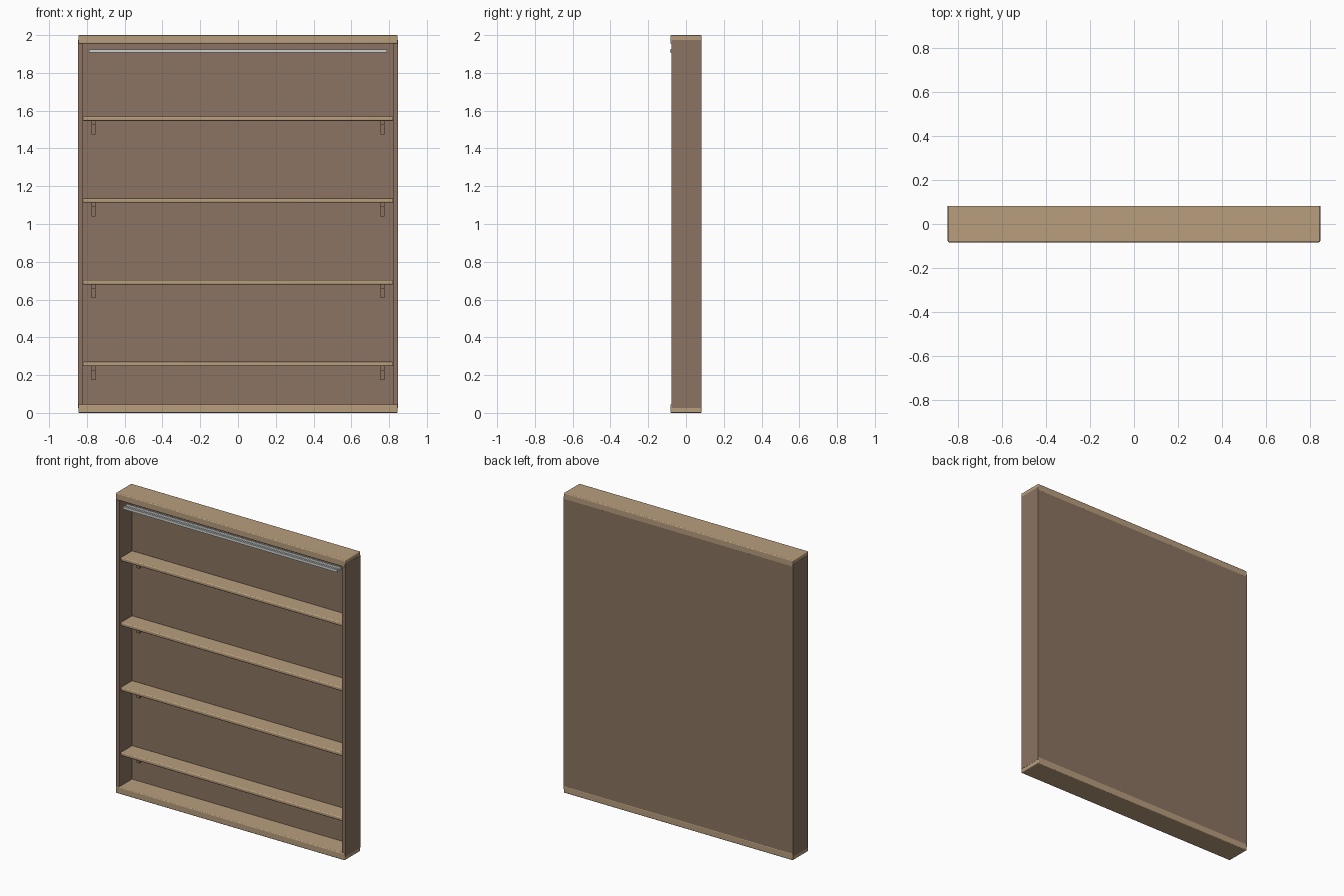
import bpy, bmesh

if "Cube" in bpy.data.objects:
    bpy.data.objects.remove(bpy.data.objects["Cube"])


def material(name, rgb):
    m = bpy.data.materials.new(name)
    m.diffuse_color = (*rgb, 1)
    m.use_nodes = True
    m.node_tree.nodes["Principled BSDF"].inputs["Base Color"].default_value = m.diffuse_color
    return m


TAN = material("light_wood", (0.479, 0.342, 0.205))
BROWN = material("brown_wood", (0.262, 0.174, 0.122))
GREY = material("pale_grey_metal", (0.60, 0.64, 0.62))


def finish(name, bm, mat, bevel=0):
    bmesh.ops.recalc_face_normals(bm, faces=bm.faces)
    mesh = bpy.data.meshes.new(name)
    bm.to_mesh(mesh)
    bm.free()
    mesh.materials.append(mat)
    ob = bpy.data.objects.new(name, mesh)
    bpy.context.collection.objects.link(ob)
    if bevel:
        mod = ob.modifiers.new("rounded_edges", 'BEVEL')
        mod.width = bevel
        mod.segments = 3
        bpy.context.view_layer.objects.active = ob
        ob.select_set(True)
        bpy.ops.object.shade_smooth_by_angle()
        ob.select_set(False)
    return ob


def box(name, x, y, z, mat, bevel=0):
    bm = bmesh.new()
    bmesh.ops.create_cube(bm, size=1)
    for v in bm.verts:
        for i, (lo, hi) in enumerate((x, y, z)):
            v.co[i] = lo if v.co[i] < 0 else hi
    return finish(name, bm, mat, bevel)


def extrude_x(name, profile, x0, x1, mat):
    """Extrude a closed (y, z) profile along x."""
    bm = bmesh.new()
    face = bm.faces.new([bm.verts.new((x0, y, z)) for y, z in profile])
    ext = bmesh.ops.extrude_face_region(bm, geom=[face])
    for v in ext["geom"]:
        if isinstance(v, bmesh.types.BMVert):
            v.co.x = x1
    return finish(name, bm, mat)


# Top and bottom boards
box("top_board", (-0.845, 0.845), (-0.083, 0.082), (1.955, 2.0), TAN, 0.005)
box("bottom_board", (-0.845, 0.845), (-0.083, 0.082), (0.0, 0.045), TAN, 0.005)

# Back and side panels
box("back_panel", (-0.83, 0.83), (0.056, 0.081), (0.025, 1.975), BROWN)
for side, s in (("left", -1), ("right", 1)):
    xs = sorted((s * 0.821, s * 0.846))
    box(side + "_side_panel", xs, (-0.078, 0.081), (0.025, 1.975), BROWN)

# Shelves, each on two L-shaped brackets
for i in range(4):
    z = 0.247 + i * 0.433
    box(f"shelf_{i + 1}", (-0.821, 0.821), (-0.066, 0.056), (z, z + 0.024), TAN, 0.006)
    ell = [(0.0, z), (0.056, z), (0.056, z - 0.073), (0.038, z - 0.073),
           (0.038, z - 0.022), (0.0, z - 0.022)]
    for side, s in (("left", -1), ("right", 1)):
        xs = sorted((s * 0.755, s * 0.775))
        extrude_x(f"{side}_bracket_{i + 1}", ell, *xs, BROWN)

# Light bar with a grooved channel section
channel = [(-0.084, 1.907), (-0.036, 1.907), (-0.036, 1.925), (-0.048, 1.925),
           (-0.052, 1.919), (-0.066, 1.919), (-0.070, 1.925), (-0.084, 1.925)]
extrude_x("light_bar", channel, -0.79, 0.79, GREY)
